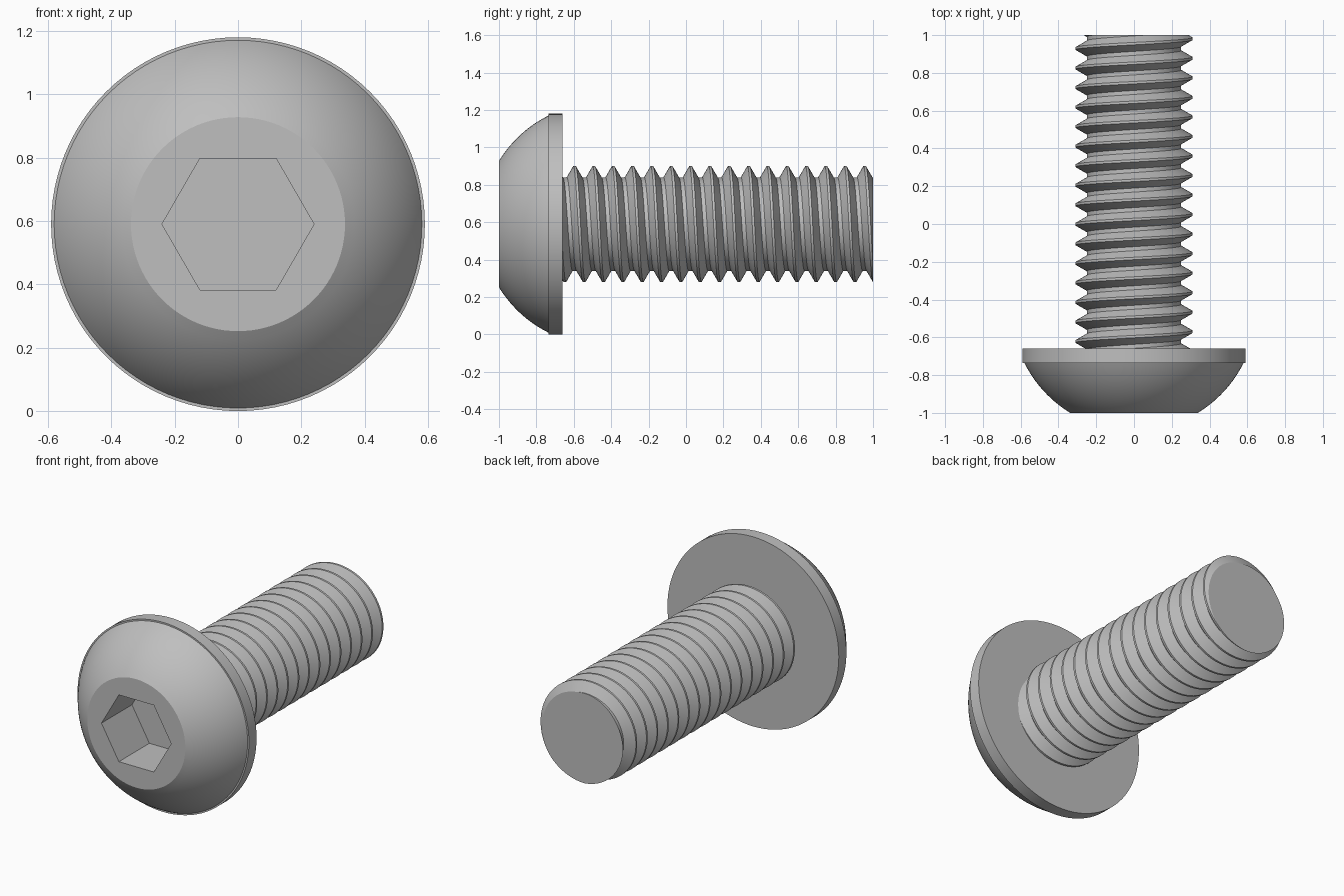
import bpy
import bmesh
import math

if "Cube" in bpy.data.objects:
    bpy.data.objects.remove(bpy.data.objects["Cube"], do_unlink=True)

AXIS_Z = 0.59          # height of the screw axis, which runs along y

steel = bpy.data.materials.new("grey_steel")
steel.use_nodes = True
steel.diffuse_color = (0.52, 0.52, 0.52, 1)
steel.node_tree.nodes["Principled BSDF"].inputs["Base Color"].default_value = (0.52, 0.52, 0.52, 1)


def point(bm, r, angle, y):
    """Vertex at a radius and angle around the screw axis."""
    return bm.verts.new((r * math.cos(angle), y, AXIS_Z + r * math.sin(angle)))


def ring(bm, r, y, n):
    return [point(bm, r, 2 * math.pi * i / n, y) for i in range(n)]


def bridge(bm, a, b):
    n = len(a)
    for i in range(n):
        j = (i + 1) % n
        bm.faces.new((a[i], a[j], b[j], b[i]))


def finish(bm, name):
    bmesh.ops.recalc_face_normals(bm, faces=bm.faces)
    mesh = bpy.data.meshes.new(name)
    bm.to_mesh(mesh)
    bm.free()
    mesh.materials.append(steel)
    obj = bpy.data.objects.new(name, mesh)
    bpy.context.collection.objects.link(obj)
    bpy.ops.object.select_all(action='DESELECT')
    obj.select_set(True)
    bpy.context.view_layer.objects.active = obj
    bpy.ops.object.shade_smooth_by_angle(angle=math.radians(25))
    return obj


def build_head(sides=96, dome_steps=14):
    bm = bmesh.new()
    # flange, then a spherical dome up to the flat front
    profile = [(0.59, -0.66), (0.59, -0.735)]
    centre_y, radius = -0.447, 0.648
    for i in range(dome_steps + 1):
        y = -0.735 - 0.265 * i / dome_steps
        profile.append((math.sqrt(radius ** 2 - (y - centre_y) ** 2), y))
    rings = [ring(bm, r, y, sides) for r, y in profile]
    for a, b in zip(rings, rings[1:]):
        bridge(bm, a, b)
    bm.faces.new(rings[0])
    # flat front around the hexagonal socket
    mouth = ring(bm, 0.24, -1.0, 6)
    floor = ring(bm, 0.24, -0.70, 6)
    span = sides // 6
    for k in range(6):
        arc = [rings[-1][(k * span + i) % sides] for i in range(span + 1)]
        bm.faces.new(arc + [mouth[(k + 1) % 6], mouth[k]])
    bridge(bm, mouth, floor)
    bm.faces.new(floor)
    return finish(bm, "button_head")


def build_shaft(steps=72, turns=21):
    pitch, root, crest = 0.1034, 0.25, 0.31
    # one thread tooth: root flat, rising flank, crest flat, falling flank
    tooth = [(-0.0065, crest), (0.0065, crest), (0.0411, root), (0.0623, root)]
    bm = bmesh.new()
    helix = []
    for i in range(steps * turns + 1):
        turn = i / steps
        y = -0.596 + pitch * (turn - 3)
        angle = math.pi / 2 - 2 * math.pi * turn
        helix.append([point(bm, r, angle, y + dy) for dy, r in tooth])
    for i in range(steps * (turns - 1)):
        a = helix[i] + [helix[i + steps][0]]
        b = helix[i + 1] + [helix[i + 1 + steps][0]]
        for j in range(4):
            bm.faces.new((a[j], b[j], b[j + 1], a[j + 1]))
    # trim both ends square and cap them
    for y, side in ((-0.675, -1), (1.0, 1)):
        bmesh.ops.bisect_plane(bm, geom=bm.verts[:] + bm.edges[:] + bm.faces[:], dist=1e-6,
                               plane_co=(0, y, 0), plane_no=(0, side, 0), clear_outer=True)
        bmesh.ops.delete(bm, geom=[v for v in bm.verts if not v.link_faces], context='VERTS')
        rim = [e for e in bm.edges if e.is_boundary
               and all(abs(v.co.y - y) < 1e-4 for v in e.verts)]
        bmesh.ops.edgeloop_fill(bm, edges=rim)
    return finish(bm, "threaded_shaft")


build_head()
build_shaft()
